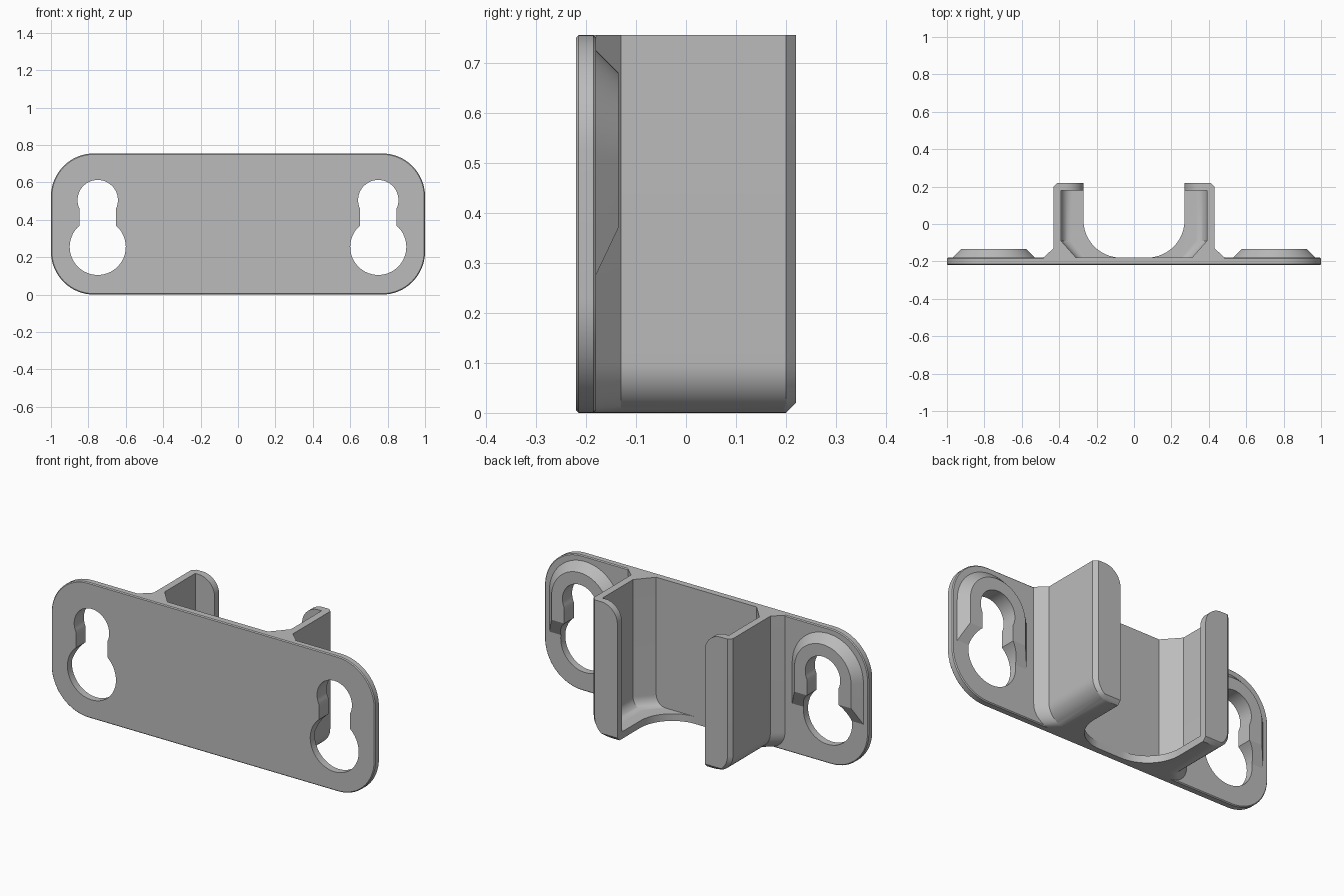
import bpy, bmesh
from math import sin, cos, pi, asin, radians

if "Cube" in bpy.data.objects:
    bpy.data.objects.remove(bpy.data.objects["Cube"])

HEIGHT = 0.755
FRONT, BACK = -0.22, -0.18     # faces of the mounting plate
HOLE_X = 0.75

grey = bpy.data.materials.new("plain grey")
grey.use_nodes = True
colour = (0.5, 0.5, 0.5, 1)
grey.diffuse_color = colour
grey.node_tree.nodes["Principled BSDF"].inputs["Base Color"].default_value = colour


def arc(cx, cy, r, start, end, steps=16):
    """Points on an arc, angles in radians."""
    angles = [start + (end - start) * i / steps for i in range(steps + 1)]
    return [(cx + r * cos(a), cy + r * sin(a)) for a in angles]


def mirrored(half):
    """Close a right-hand half outline with its mirror image."""
    return half + [(-x, y) for x, y in reversed(half)]


def loft(name, rings):
    """Solid through matching rings of 3D points."""
    bm = bmesh.new()
    loops = [[bm.verts.new(p) for p in ring] for ring in rings]
    n = len(loops[0])
    for a, b in zip(loops, loops[1:]):
        for i in range(n):
            j = (i + 1) % n
            bm.faces.new((a[i], a[j], b[j], b[i]))
    bm.faces.new(loops[0])
    bm.faces.new(loops[-1])
    bmesh.ops.recalc_face_normals(bm, faces=bm.faces)
    mesh = bpy.data.meshes.new(name)
    bm.to_mesh(mesh)
    bm.free()
    mesh.materials.append(grey)
    obj = bpy.data.objects.new(name, mesh)
    bpy.context.collection.objects.link(obj)
    return obj


def along_y(outline, y, dx=0):
    return [(x + dx, y, z) for x, z in outline]


def along_z(outline, z):
    return [(x, y, z) for x, y in outline]


def combine(target, tool, operation):
    mod = target.modifiers.new(operation, "BOOLEAN")
    mod.operation, mod.solver, mod.object = operation, "EXACT", tool
    bpy.context.view_layer.objects.active = target
    bpy.ops.object.modifier_apply(modifier=mod.name)
    bpy.data.objects.remove(tool)


# Rounded mounting plate with fine edge chamfers
def plate_outline(inset):
    r = 0.23
    right = arc(1 - r, r, r - inset, -pi / 2, 0) + arc(1 - r, HEIGHT - r, r - inset, 0, pi / 2)
    return mirrored(right)


EDGE = 0.005
bracket = loft("mounting_bracket", [
    along_y(plate_outline(EDGE), FRONT), along_y(plate_outline(0), FRONT + EDGE),
    along_y(plate_outline(0), BACK - EDGE), along_y(plate_outline(EDGE), BACK)])


# Heights and side insets for a rounded bottom edge
def rounded_levels(bottom, r, top):
    levels = [(bottom + r - r * cos(a), r - r * sin(a))
              for a in (pi / 2 * i / 12 for i in range(13))]
    return levels + [(top, 0)]


# Holder body: flared where it joins the plate, chamfered at the back
def body_outline(z, inset):
    w = 0.43 - inset
    cut = max(0, 0.02 - z)
    return mirrored([(w + 0.055, -0.2), (w + 0.055, BACK), (w, -0.13),
                     (w, 0.2 - cut / 4), (w - 0.02, 0.22 - cut)])


body = loft("holder_body", [along_z(body_outline(z, i), z)
                            for z, i in rounded_levels(0, 0.1, HEIGHT)])
combine(bracket, body, "UNION")


# Sloped boss behind each keyhole
def boss_outline(r, bottom):
    return [(r, bottom)] + arc(0, 0.505, r, 0, pi, 28) + [(-r, bottom)]


for side in (-1, 1):
    boss = loft("boss", [along_y(boss_outline(0.23, 0.254), -0.19, side * HOLE_X),
                         along_y(boss_outline(0.175, 0.37), -0.135, side * HOLE_X)])
    combine(bracket, boss, "UNION")

# Pocket inside the holder
pocket = loft("pocket_cutter", [
    along_z(mirrored([(0.31 - i, BACK), (0.39 - i, -0.09), (0.39 - i, 0.18)]), z)
    for z, i in rounded_levels(0.04, 0.06, 1)])
combine(bracket, pocket, "DIFFERENCE")

# U-shaped opening through the floor and between the lips
u_shape = mirrored(arc(0.07, 0.02, 0.2, -pi / 2, 0, 20) + [(0.27, 0.5)])
opening = loft("opening_cutter", [along_z(u_shape, z) for z in (-0.5, 1)])
combine(bracket, opening, "DIFFERENCE")

# Rounded inner top corners of the lips
corner = [(0.2, HEIGHT - 0.1)] + arc(0.37, HEIGHT - 0.1, 0.1, pi, pi / 2) + [(0.37, 1), (0.2, 1)]
for side in (-1, 1):
    tool = loft("lip_cutter", [[(side * x, y, z) for x, z in corner] for y in (0.1, 0.5)])
    combine(bracket, tool, "DIFFERENCE")

# Keyholes: large head opening, straight neck, small seat
NECK, HEAD, SEAT = 0.097, 0.15, 0.108
a, b = asin(NECK / HEAD), asin(NECK / SEAT)
keyhole = (arc(0, 0.255, HEAD, pi / 2 + a, 2.5 * pi - a, 40)
           + arc(0, 0.505, SEAT, b - pi / 2, 1.5 * pi - b, 32))
for side in (-1, 1):
    tool = loft("keyhole_cutter", [along_y(keyhole, y, side * HOLE_X) for y in (-0.5, 0)])
    combine(bracket, tool, "DIFFERENCE")

# Smooth curves, crisp edges
bpy.ops.object.select_all(action="DESELECT")
bracket.select_set(True)
bpy.context.view_layer.objects.active = bracket
bpy.ops.object.shade_smooth_by_angle(angle=radians(25))
